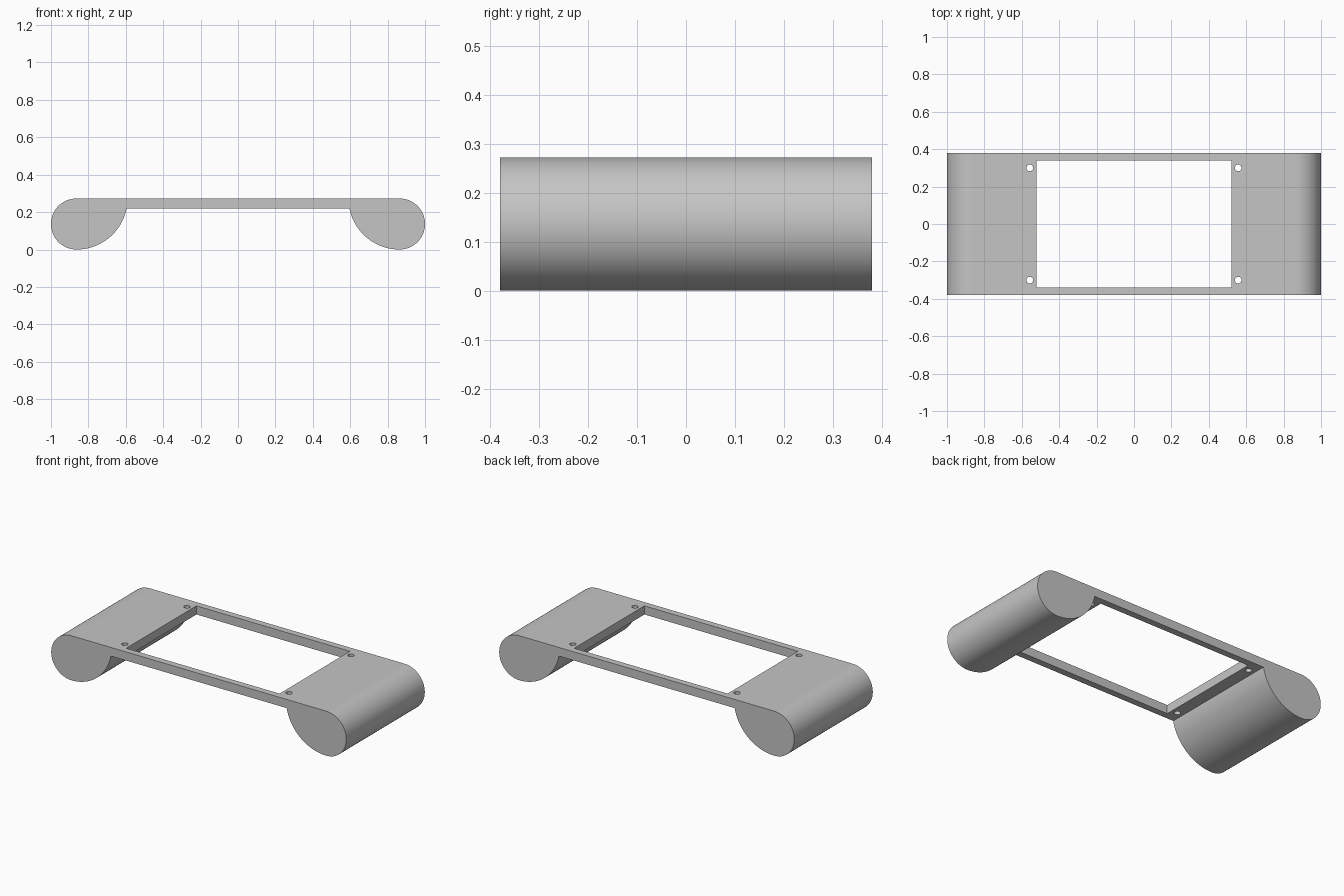
import bpy, bmesh
from math import sin, cos, pi, asin
from mathutils import Matrix

if "Cube" in bpy.data.objects:
    bpy.data.objects.remove(bpy.data.objects["Cube"], do_unlink=True)

HEIGHT, HALF_DEPTH = 0.273, 0.38
PLATE_Z = 0.22                     # underside of the thin frame
END_R = HEIGHT / 2                 # rounded outer end
END_X = 1 - END_R

grey = bpy.data.materials.new("light grey")
grey.use_nodes = True
colour = (0.56, 0.56, 0.56, 1)
grey.diffuse_color = colour
grey.node_tree.nodes["Principled BSDF"].inputs["Base Color"].default_value = colour


def make_object(name, bm):
    bmesh.ops.recalc_face_normals(bm, faces=bm.faces)
    mesh = bpy.data.meshes.new(name)
    bm.to_mesh(mesh)
    bm.free()
    mesh.materials.append(grey)
    obj = bpy.data.objects.new(name, mesh)
    bpy.context.collection.objects.link(obj)
    return obj


def arc(radius, centre_z, start, end, steps):
    angles = [start + (end - start) * i / steps for i in range(steps + 1)]
    return [(END_X + radius * cos(a), centre_z + radius * sin(a)) for a in angles]


# Side profile: round outer end, then a quarter sweep up to the frame
half = arc(END_R, END_R, pi / 2, -pi / 2, 40)
sweep_end = -asin((HEIGHT - PLATE_Z) / HEIGHT)
half += [(2 * END_X - x, z) for x, z in arc(HEIGHT, HEIGHT, -pi / 2, sweep_end, 32)[1:]]
profile = half + [(-x, z) for x, z in reversed(half)]

bm = bmesh.new()
face = bm.faces.new([bm.verts.new((x, -HALF_DEPTH, z)) for x, z in profile])
extruded = bmesh.ops.extrude_face_region(bm, geom=[face])["geom"]
bmesh.ops.translate(bm, vec=(0, 2 * HALF_DEPTH, 0),
                    verts=[v for v in extruded if isinstance(v, bmesh.types.BMVert)])
frame = make_object("open_frame_with_rounded_legs", bm)

# Cutters: central window and four screw holes
bm = bmesh.new()
bmesh.ops.create_cube(bm, size=1, matrix=Matrix.Translation((0, 0, 0.25))
                      @ Matrix.Diagonal((1.04, 0.68, 0.8, 1)))
cutters = [make_object("window_cutter", bm)]
bm = bmesh.new()
for sx in (-1, 1):
    for sy in (-1, 1):
        bmesh.ops.create_cone(bm, cap_ends=True, segments=32, radius1=0.018,
                              radius2=0.018, depth=0.8,
                              matrix=Matrix.Translation((sx * 0.557, sy * 0.3, 0.25)))
cutters.append(make_object("screw_hole_cutter", bm))

bpy.ops.object.select_all(action="DESELECT")
frame.select_set(True)
bpy.context.view_layer.objects.active = frame
for cutter in cutters:
    cut = frame.modifiers.new("cut", "BOOLEAN")
    cut.object, cut.solver = cutter, "EXACT"
    bpy.ops.object.modifier_apply(modifier=cut.name)
    bpy.data.objects.remove(cutter, do_unlink=True)

# Smooth curves, crisp edges, flat top
bpy.ops.object.shade_smooth_by_angle(angle=pi / 6)
weighted = frame.modifiers.new("flat faces", "WEIGHTED_NORMAL")
weighted.keep_sharp = True
